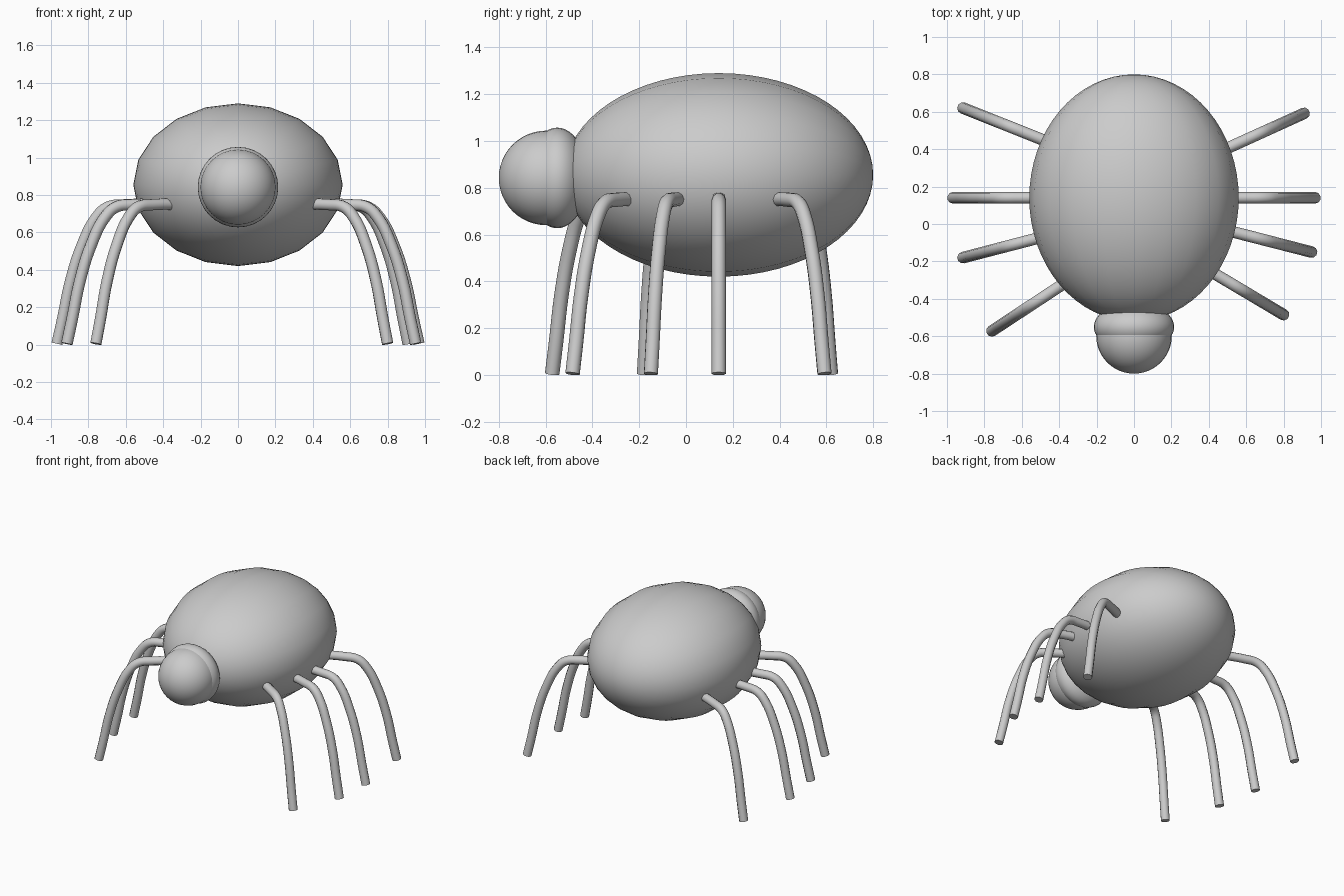
import bpy
import math
from mathutils import Vector

cube = bpy.data.objects.get("Cube")
if cube:
    bpy.data.objects.remove(cube, do_unlink=True)


def smooth(obj):
    bpy.ops.object.select_all(action='DESELECT')
    bpy.context.view_layer.objects.active = obj
    obj.select_set(True)
    bpy.ops.object.shade_smooth_by_angle(angle=math.radians(40))


def ellipsoid(name, centre, radii, segments, rings):
    """Ellipsoid whose poles lie along the y axis."""
    bpy.ops.mesh.primitive_uv_sphere_add(segments=segments, ring_count=rings, radius=1)
    obj = bpy.context.object
    obj.name = name
    rx, ry, rz = radii
    obj.rotation_euler.x = math.pi / 2
    obj.scale = (rx, rz, ry)
    obj.location = centre
    bpy.ops.object.transform_apply(location=True, rotation=True, scale=True)
    smooth(obj)
    return obj


# Body and head
ellipsoid("body", (0, 0.14, 0.855), (0.56, 0.66, 0.435), 20, 32)
ellipsoid("head", (0, -0.598, 0.842), (0.202, 0.202, 0.202), 32, 24)
ellipsoid("head_collar", (0, -0.55, 0.842), (0.215, 0.13, 0.215), 32, 24)

# Leg profile: distance inward from the foot, height
LEG_PROFILE = [(0.0, 0.005), (0.03, 0.14), (0.072, 0.34), (0.135, 0.535),
               (0.21, 0.68), (0.27, 0.735), (0.36, 0.748), (0.6, 0.748)]


def leg(name, foot, hip):
    foot, hip = Vector(foot), Vector(hip)
    inward = (hip - foot).normalized()
    curve = bpy.data.curves.new(name, 'CURVE')
    curve.dimensions = '3D'
    curve.resolution_u = 5
    curve.bevel_depth = 0.031
    curve.bevel_resolution = 3
    curve.use_fill_caps = True
    spline = curve.splines.new('BEZIER')
    spline.bezier_points.add(len(LEG_PROFILE) - 1)
    for point, (d, z) in zip(spline.bezier_points, LEG_PROFILE):
        x, y = foot + inward * d
        point.co = (x, y, z)
        point.handle_left_type = point.handle_right_type = 'AUTO'
    obj = bpy.data.objects.new(name, curve)
    bpy.context.collection.objects.link(obj)
    bpy.ops.object.select_all(action='DESELECT')
    bpy.context.view_layer.objects.active = obj
    obj.select_set(True)
    bpy.ops.object.convert(target='MESH')
    smooth(bpy.context.object)


# Legs: foot position and the point where the leg meets the body
LEGS = {
    "left_leg_front": ((0.80, -0.485), (0.43, -0.265)),
    "left_leg_mid_front": ((0.95, -0.15), (0.54, -0.045)),
    "left_leg_mid_back": ((0.968, 0.14), (0.55, 0.14)),
    "left_leg_back": ((0.91, 0.592), (0.51, 0.41)),
    "right_leg_front": ((-0.76, -0.572), (-0.40, -0.335)),
    "right_leg_mid_front": ((-0.915, -0.18), (-0.53, -0.08)),
    "right_leg_mid_back": ((-0.968, 0.14), (-0.55, 0.14)),
    "right_leg_back": ((-0.915, 0.62), (-0.50, 0.455)),
}
for name, (foot, hip) in LEGS.items():
    leg(name, foot, hip)
